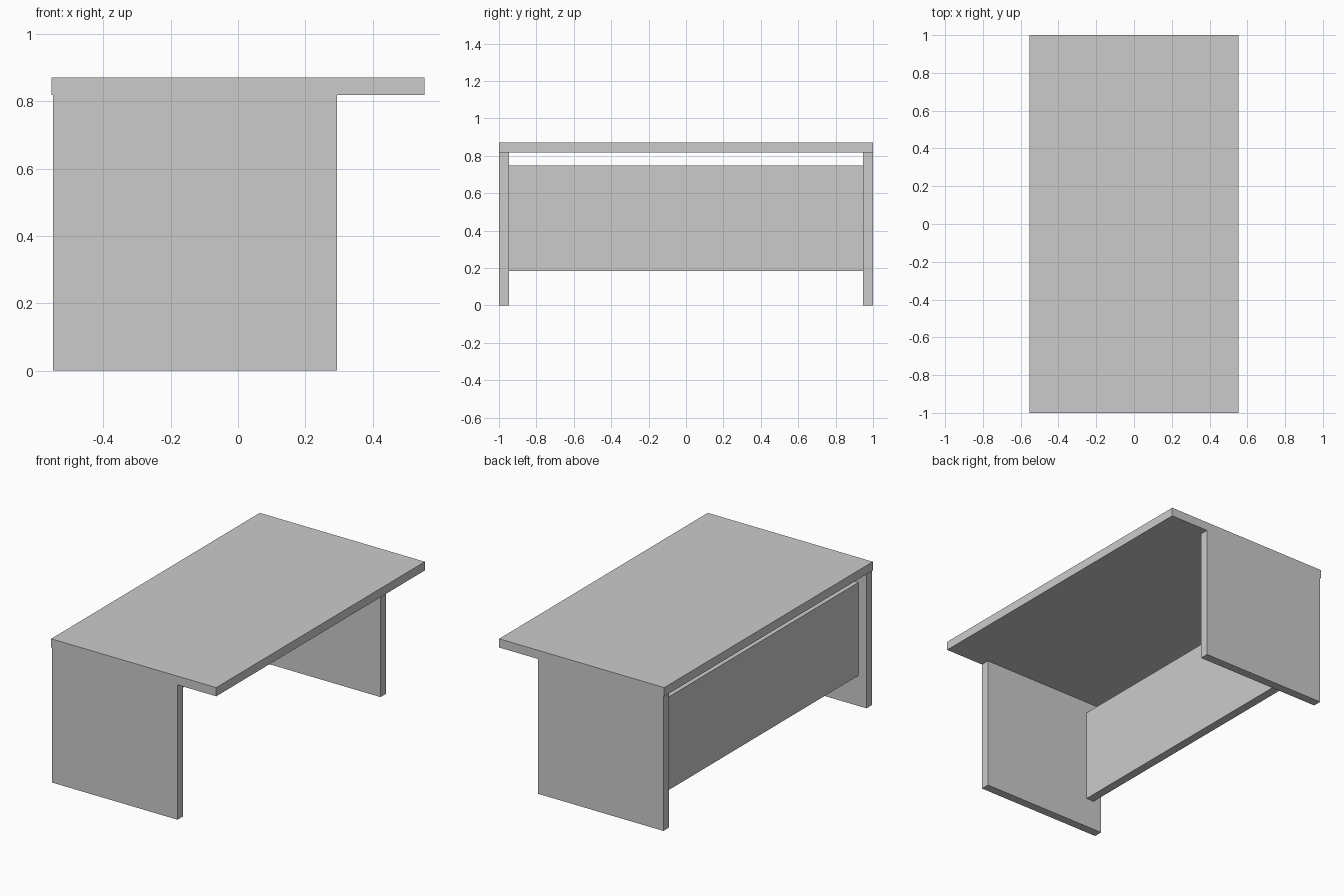
import bpy

if "Cube" in bpy.data.objects:
    bpy.data.objects.remove(bpy.data.objects["Cube"])


def box(name, x, y, z):
    """Axis-aligned box from (min, max) ranges."""
    bpy.ops.mesh.primitive_cube_add(size=1, location=[sum(r) / 2 for r in (x, y, z)])
    obj = bpy.context.object
    obj.name = name
    obj.scale = [r[1] - r[0] for r in (x, y, z)]
    bpy.ops.object.transform_apply(location=False, rotation=False, scale=True)
    return obj


BOARD = 0.053    # thickness of every board
HEIGHT = 0.871

# Desk top
box("desk_top", (-0.554, 0.554), (-1, 1), (HEIGHT - BOARD, HEIGHT))

# Slab legs, flush with both ends of the top
for name, side in (("front_leg_panel", -1), ("back_leg_panel", 1)):
    y = sorted((side, side * (1 - BOARD)))
    box(name, (-0.549, 0.294), y, (0, HEIGHT - BOARD))

# Modesty panel between the legs
box("modesty_panel", (-0.494, -0.441), (-1 + BOARD, 1 - BOARD), (0.184, 0.749))
